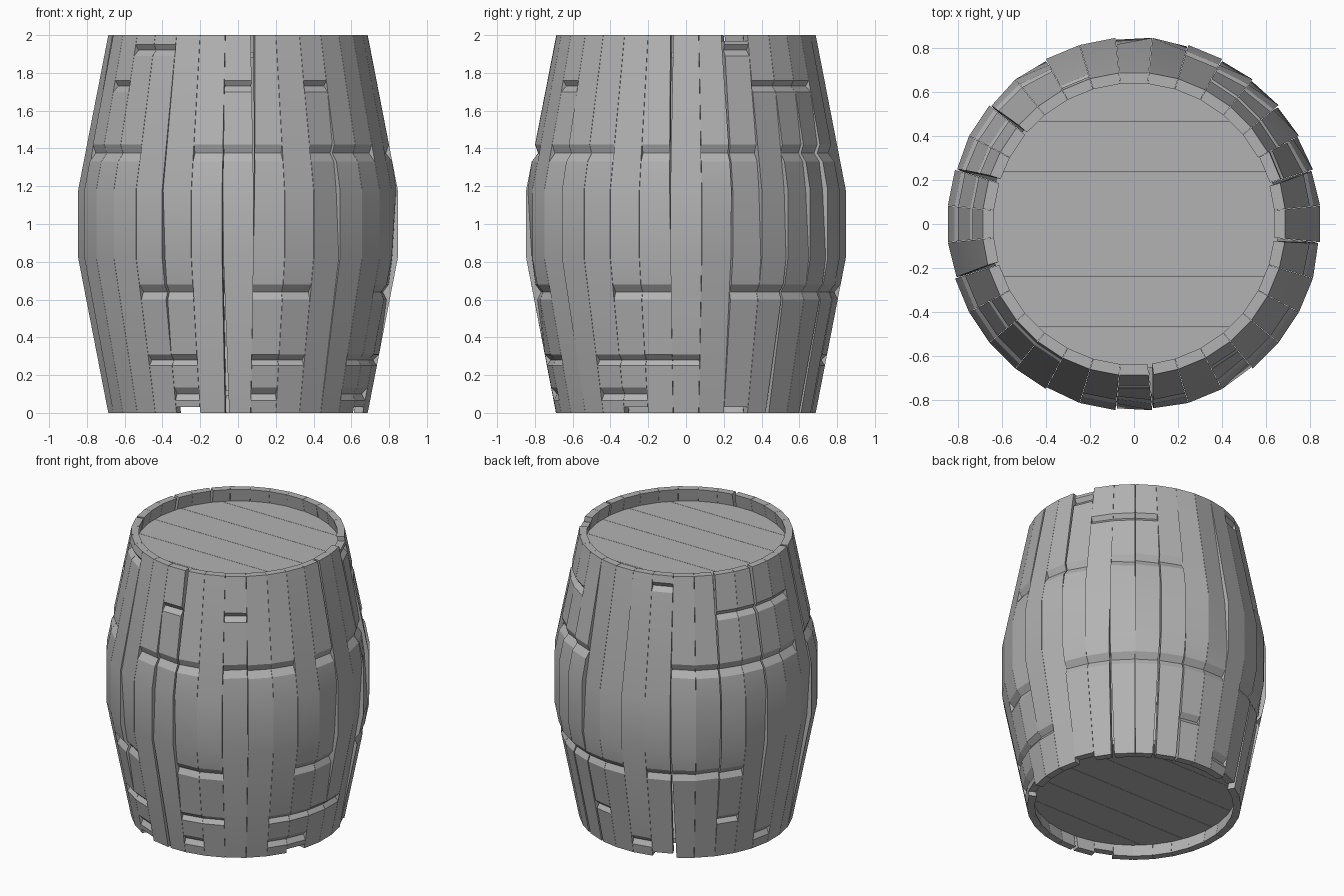
import bpy, bmesh, math, random
from mathutils import Vector

random.seed(4)
cube = bpy.data.objects.get("Cube")
if cube:
    bpy.data.objects.remove(cube)

GREY = (0.45, 0.45, 0.45, 1)
grey = bpy.data.materials.new("plain_grey")
grey.use_nodes = True
grey.diffuse_color = GREY
grey.node_tree.nodes["Principled BSDF"].inputs["Base Color"].default_value = GREY

STAVES = 32
END_R, BELLY_R = 0.69, 0.85
LOW, HIGH = 0.82, 1.18
WALL = 0.05


def span(*pairs):
    """Stave numbers covered by first-to-last ranges, counted from the front."""
    return {k % STAVES for a, b in pairs for k in range(a, b + 1)}


# Worn hoop grooves: height, half width, staves they cross
grooves = [
    (0.10, 0.035, span((-2, -2), (1, 1), (5, 6), (17, 17), (23, 23))),
    (0.28, 0.03, span((-3, -2), (1, 2), (5, 8), (15, 15), (21, 21))),
    (0.64, 0.04, span((-3, -2), (1, 2), (6, 7), (10, 16), (18, 21))),
    (1.375, 0.045, span((-6, -4), (-1, 1), (3, 5), (7, 7), (12, 14), (9, 10), (19, 24))),
    (1.73, 0.03, span((-5, -5), (0, 0), (3, 3), (11, 13), (21, 24))),
    (1.92, 0.03, span((-4, -3), (10, 10), (18, 18))),
]
short_bottom = span((-2, -2), (6, 6), (10, 10), (18, 18))
short_top = span((10, 10))


def radius(z):
    if z < LOW:
        return END_R + (BELLY_R - END_R) * z / LOW
    if z > HIGH:
        return END_R + (BELLY_R - END_R) * (2 - z) / (2 - HIGH)
    return BELLY_R


def finish(bm, name, smooth):
    bmesh.ops.recalc_face_normals(bm, faces=bm.faces)
    mesh = bpy.data.meshes.new(name)
    bm.to_mesh(mesh)
    bm.free()
    mesh.materials.append(grey)
    obj = bpy.data.objects.new(name, mesh)
    bpy.context.collection.objects.link(obj)
    if smooth:
        bpy.ops.object.select_all(action='DESELECT')
        obj.select_set(True)
        bpy.context.view_layer.objects.active = obj
        bpy.ops.object.shade_smooth_by_angle(angle=math.radians(20))


def add_stave(bm, k):
    centre = 2 * math.pi * k / STAVES
    half = math.pi / STAVES * 0.99
    # Profile rows: height and groove depth
    rows = [(0.03 if k in short_bottom else 0, 0), (LOW, 0), (HIGH, 0),
            (1.97 if k in short_top else 2, 0)]
    for z, h, crossed in grooves:
        if k in crossed:
            rows += [(z - h, 0), (z, 0.025), (z + h, 0)]
    rows.sort()
    # Warped staves lose part of their belly along one edge and gape at one end
    warped = random.random() < 0.45
    side = random.choice((0, 1))
    bend = random.choice((LOW, HIGH))
    gape = random.choice((0, 0, 0.02, 0.03)) if warped else 0
    rings = []
    for z, depth in rows:
        ring = []
        for s, inner in ((0, False), (1, False), (1, True), (0, True)):
            r = radius(z) - (WALL if inner else depth)
            a = centre + (half if s else -half)
            if warped and s == side:
                r -= 0.03 * max(0, 1 - abs(z - bend) / 0.5)
                a -= (1 if s else -1) * gape * max(0, (z - 1) * (1 if bend == LOW else -1))
            ring.append(bm.verts.new((r * math.sin(a), -r * math.cos(a), z)))
        rings.append(ring)
    for low, high in zip(rings, rings[1:]):
        for i in range(4):
            j = (i + 1) % 4
            bm.faces.new((low[i], low[j], high[j], high[i]))
    bm.faces.new(rings[0][::-1])
    bm.faces.new(rings[-1])


# Barrel wall
wall = bmesh.new()
for k in range(STAVES):
    add_stave(wall, k)
finish(wall, "barrel_staves", True)


# Plank heads, sunk a little inside each rim
def add_head(name, z):
    bm = bmesh.new()
    width, gap = 0.235, 0.001
    for i in range(6):
        y0 = (i - 3) * width
        disc = bmesh.new()
        bmesh.ops.create_circle(disc, cap_ends=True, segments=STAVES, radius=0.66)
        for y, n in ((y0 + gap, -1), (y0 + width - gap, 1)):
            bmesh.ops.bisect_plane(disc, geom=disc.verts[:] + disc.edges[:] + disc.faces[:],
                                   plane_co=(0, y, 0), plane_no=(0, n, 0), clear_outer=True)
        for face in disc.faces:
            low = [bm.verts.new(v.co + Vector((0, 0, z - 0.015))) for v in face.verts]
            high = [bm.verts.new(v.co + Vector((0, 0, z + 0.015))) for v in face.verts]
            bm.faces.new(low[::-1])
            bm.faces.new(high)
            for a in range(len(low)):
                b = (a + 1) % len(low)
                bm.faces.new((low[a], low[b], high[b], high[a]))
        disc.free()
    finish(bm, name, False)


add_head("top_head", 1.895)
add_head("bottom_head", 0.105)
